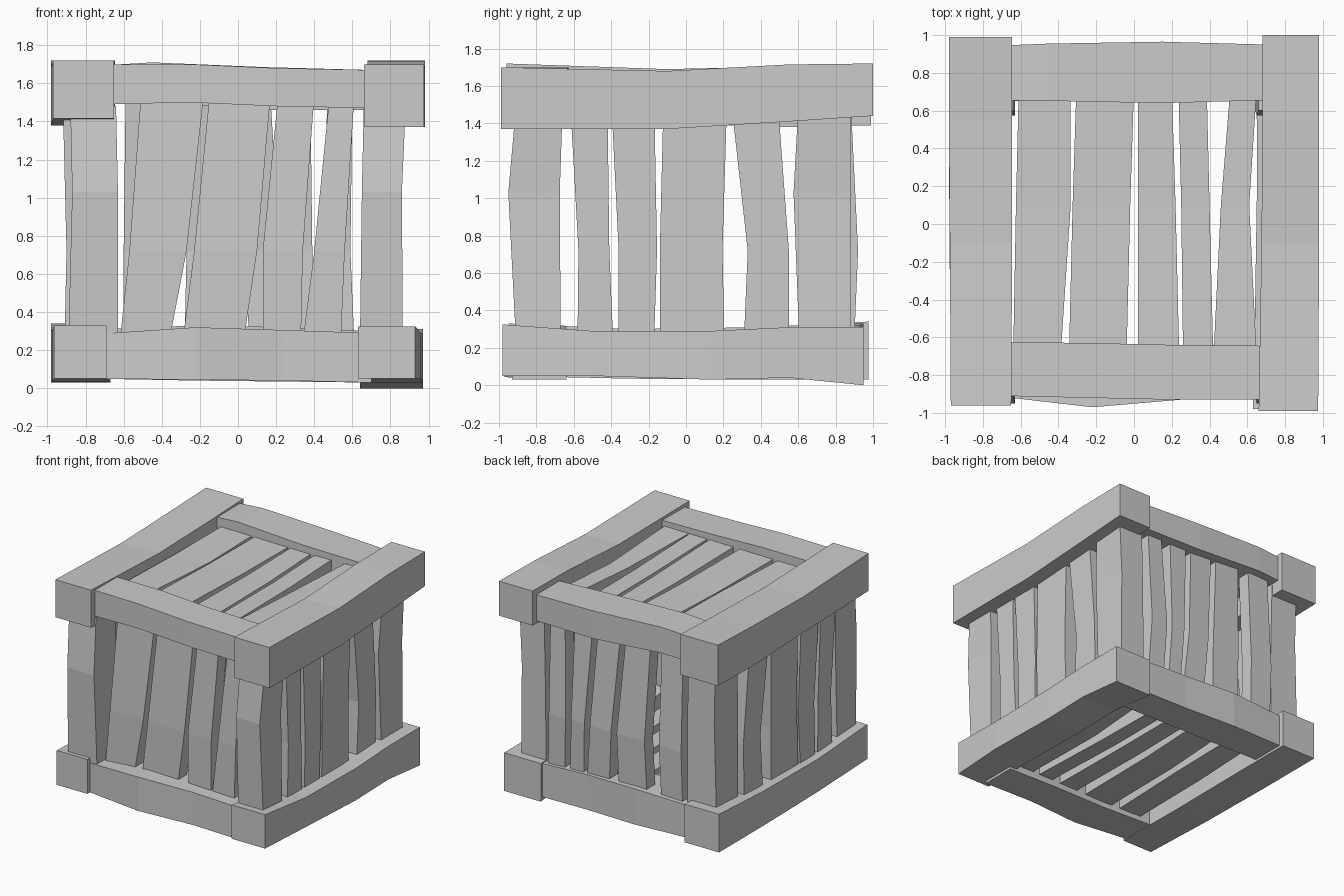
import bpy, bmesh

def board(name, axes, rings):
    """Loft a rectangular board. axes = (along, wide, deep); ring = (t, w0, w1, d0, d1)."""
    bm = bmesh.new()
    loops = []
    for t, w0, w1, d0, d1 in rings:
        loop = []
        for w, d in ((w0, d0), (w1, d0), (w1, d1), (w0, d1)):
            co = [0, 0, 0]
            for a, val in zip(axes, (t, w, d)):
                co["xyz".index(a)] = val
            loop.append(bm.verts.new(co))
        loops.append(loop)
    for a, b in zip(loops, loops[1:]):
        for i in range(4):
            j = (i + 1) % 4
            bm.faces.new((a[i], a[j], b[j], b[i]))
    bm.faces.new(loops[0])
    bm.faces.new(loops[-1])
    bmesh.ops.recalc_face_normals(bm, faces=bm.faces)
    me = bpy.data.meshes.new(name)
    bm.to_mesh(me)
    bm.free()
    bpy.context.collection.objects.link(bpy.data.objects.new(name, me))

# Top frame: two long side beams, two shorter cross beams
board("top_right_beam", "yxz", [(-0.99, .66, .975, 1.37, 1.70), (-0.1, .675, .98, 1.37, 1.68),
                                (0.55, .68, .98, 1.41, 1.715), (1.0, .68, .98, 1.44, 1.72)])
board("top_left_beam", "yxz", [(-0.96, -.97, -.65, 1.415, 1.72), (-0.1, -.975, -.645, 1.40, 1.69),
                               (0.55, -.98, -.645, 1.38, 1.705), (0.99, -.98, -.645, 1.39, 1.72)])
board("top_front_beam", "xyz", [(-.7, -.91, -.625, 1.49, 1.70), (-.25, -.92, -.63, 1.50, 1.70),
                                (.2, -.93, -.64, 1.48, 1.68), (.7, -.93, -.645, 1.47, 1.67)])
board("top_back_beam", "xyz", [(-.7, .655, .945, 1.49, 1.695), (-.45, .652, .955, 1.50, 1.71),
                               (.15, .64, .965, 1.46, 1.685), (.7, .655, .95, 1.46, 1.67)])

# Bottom frame
board("bottom_right_beam", "yxz", [(-.98, .63, .93, .05, .325), (-.5, .64, .96, .05, .29),
                                   (.13, .65, .97, .03, .29), (.55, .65, .97, .04, .31),
                                   (.95, .64, .97, 0, .31)])
board("bottom_left_beam", "yxz", [(-.95, -.965, -.69, .05, .33), (-.3, -.975, -.68, .035, .30),
                                  (.4, -.98, -.67, .03, .31), (.975, -.98, -.67, .03, .34)])
board("bottom_front_beam", "xyz", [(-.74, -.91, -.63, .05, .285), (-.22, -.97, -.65, .045, .32),
                                   (.25, -.93, -.64, .04, .305), (.7, -.93, -.64, .03, .29)])
board("bottom_back_beam", "xyz", [(-.74, .65, .93, .05, .31), (-.2, .65, .95, .04, .33),
                                  (.25, .65, .93, .035, .32), (.7, .65, .93, .03, .30)])

# Bent corner posts
for side, xs in (("left", [(-.89, -.63), (-.87, -.63), (-.88, -.64)]),
                 ("right", [(.64, .865), (.65, .86), (.66, .88)])):
    for end, ys in (("front", [(-.91, -.67), (-.95, -.675), (-.91, -.66)]),
                    ("back", [(.605, .88), (.575, .88), (.60, .88)])):
        zs = (.25, 1.03, 1.48)
        board(f"{end}_{side}_post", "zxy", [(z, *x, *y) for z, x, y in zip(zs, xs, ys)])

# Crooked slats: (w0, w1) at start, middle and end
front_slats = [((-.62, -.36), (-.57, -.27), (-.51, -.18)),
               ((-.29, .03), (-.23, .10), (-.15, .17)),
               ((.13, .33), (.13, .34), (.21, .40)),
               ((.34, .54), (.40, .56), (.48, .61))]
back_slats = [((-.60, -.41), (-.60, -.40), (-.59, -.40)),
              ((-.28, -.03), (-.27, -.02), (-.30, -.08)),
              ((.06, .26), (.03, .22), (-.03, .17)),
              ((.29, .41), (.27, .39), (.22, .38)),
              ((.46, .61), (.44, .59), (.47, .60))]
side_slats = [((-.58, -.39), (-.575, -.41), (-.62, -.42)),
              ((-.36, -.17), (-.36, -.155), (-.40, -.17)),
              ((-.14, .205), (-.14, .195), (-.12, .22)),
              ((.31, .55), (.33, .55), (.24, .49))]
top_slats = [((-.64, -.39), (-.625, -.335), (-.61, -.335)),
             ((-.345, -.04), (-.325, -.02), (-.305, .0)),
             ((.02, .24), (.02, .22), (.02, .20)),
             ((.26, .42), (.25, .40), (.235, .385)),
             ((.42, .65), (.46, .61), (.51, .65))]
bottom_slats = [((-.60, -.40), (-.58, -.36), (-.56, -.36)),
                ((-.32, -.06), (-.30, -.04), (-.27, -.02)),
                ((.03, .20), (.03, .20), (.03, .19)),
                ((.28, .41), (.26, .39), (.25, .37)),
                ((.47, .62), (.47, .60), (.51, .63))]

def slats(name, axes, ts, table, depths):
    for n, ws in enumerate(table, 1):
        board(f"{name}_slat_{n}", axes, [(t, *w, *d) for t, w, d in zip(ts, ws, depths)])

up = (.25, .72, 1.53)
slats("front", "zxy", up, front_slats, [(-.82, -.71), (-.83, -.72), (-.81, -.70)])
slats("back", "zxy", up, back_slats, [(.79, .90), (.81, .92), (.77, .88)])
slats("right", "zyx", up, side_slats, [(.73, .85), (.735, .855), (.73, .86)])
slats("left", "zyx", up, side_slats, [(-.91, -.79), (-.90, -.78), (-.92, -.80)])
along = (-.72, .1, .72)
slats("top", "yxz", along, top_slats, [(1.52, 1.63), (1.51, 1.62), (1.52, 1.63)])
slats("bottom", "yxz", along, bottom_slats, [(.09, .20), (.08, .19), (.09, .20)])
